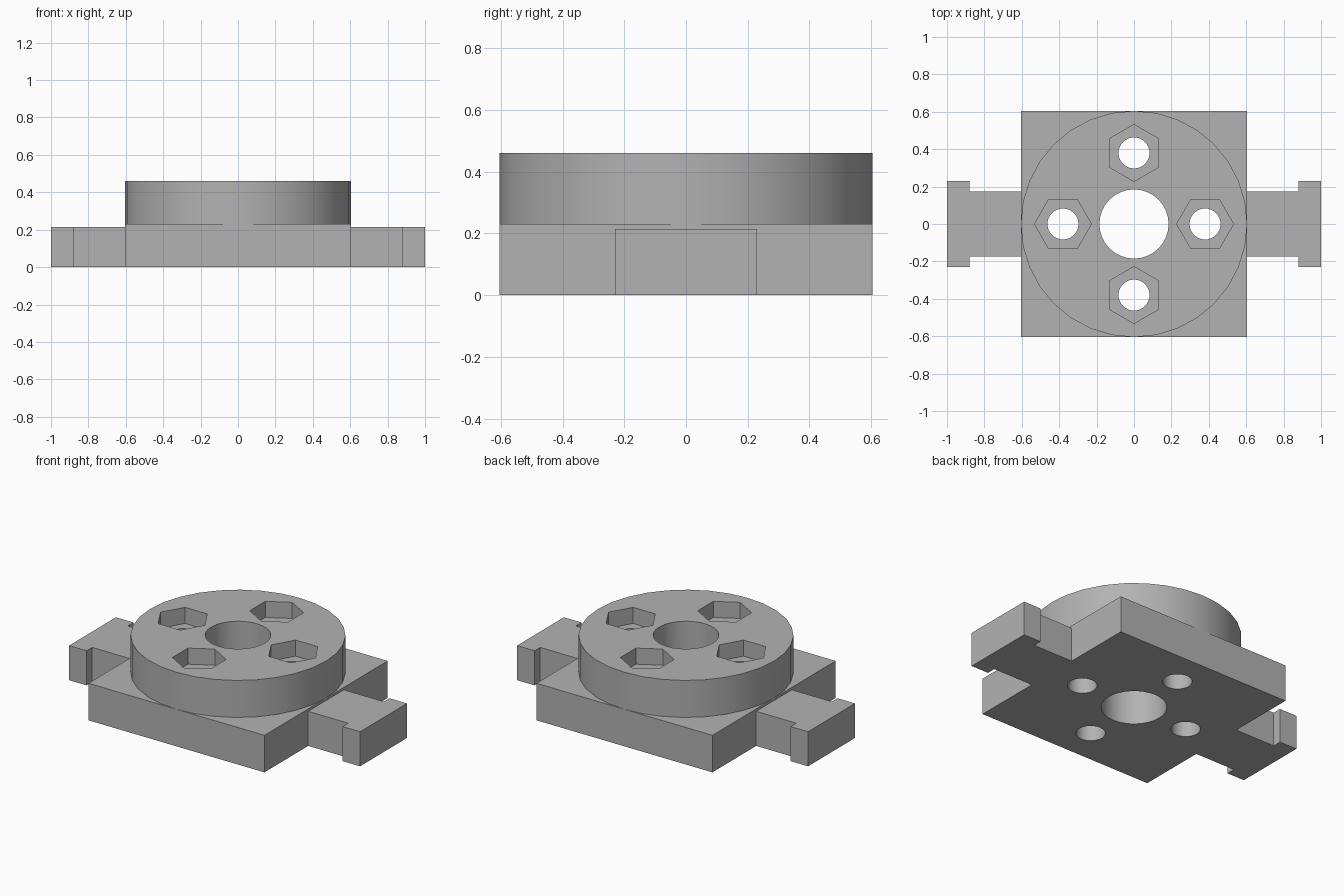
import bpy
import bmesh
from math import pi, radians
from mathutils import Matrix

if "Cube" in bpy.data.objects:
    bpy.data.objects.remove(bpy.data.objects["Cube"])

HALF = 0.605        # half width of plate, radius of disc
PLATE_TOP = 0.23
DISC_TOP = 0.46
ARM_TOP = 0.215
POCKET_FLOOR = 0.36
BOLT_CIRCLE = 0.38

grey = bpy.data.materials.new("plain grey")
grey.use_nodes = True
colour = (0.45, 0.45, 0.45, 1)
grey.diffuse_color = colour
grey.node_tree.nodes["Principled BSDF"].inputs["Base Color"].default_value = colour


def make_object(name, bm):
    bmesh.ops.recalc_face_normals(bm, faces=bm.faces)
    mesh = bpy.data.meshes.new(name)
    bm.to_mesh(mesh)
    bm.free()
    mesh.materials.append(grey)
    obj = bpy.data.objects.new(name, mesh)
    bpy.context.collection.objects.link(obj)
    return obj


def prism(name, radius, sides, bottom, top, x=0, y=0, turn=0):
    """Upright regular prism whose first corner points along turn."""
    bm = bmesh.new()
    bmesh.ops.create_cone(bm, cap_ends=True, segments=sides, radius1=radius,
                          radius2=radius, depth=top - bottom)
    bmesh.ops.transform(bm, verts=bm.verts, matrix=Matrix.Translation(
        (x, y, (bottom + top) / 2)) @ Matrix.Rotation(turn, 4, "Z"))
    return make_object(name, bm)


def extrude(name, outline, top):
    """Flat outline raised from the ground."""
    bm = bmesh.new()
    face = bm.faces.new([bm.verts.new((x, y, 0)) for x, y in outline])
    raised = bmesh.ops.extrude_face_region(bm, geom=[face])["geom"]
    bmesh.ops.translate(bm, vec=(0, 0, top), verts=[
        v for v in raised if isinstance(v, bmesh.types.BMVert)])
    return make_object(name, bm)


def select(obj):
    bpy.ops.object.select_all(action="DESELECT")
    obj.select_set(True)
    bpy.context.view_layer.objects.active = obj


def cut(obj, cutter):
    cutter.hide_render = True
    select(obj)
    mod = obj.modifiers.new("cut", "BOOLEAN")
    mod.operation = "DIFFERENCE"
    mod.solver = "EXACT"
    mod.object = cutter
    bpy.ops.object.modifier_apply(modifier=mod.name)


# Square plate and round disc
plate = extrude("base_plate", [(-HALF, -HALF), (HALF, -HALF),
                               (HALF, HALF), (-HALF, HALF)], PLATE_TOP)
disc = prism("round_disc", HALF, 32, PLATE_TOP, DISC_TOP, turn=pi / 2)

# Centre bore, bolt holes and hexagonal nut pockets
cutters = [prism("bore_cutter", 0.185, 32, -0.1, 0.6)]
pockets = []
for x, y in ((1, 0), (0, 1), (-1, 0), (0, -1)):
    px, py = x * BOLT_CIRCLE, y * BOLT_CIRCLE
    cutters.append(prism("bolt_cutter", 0.083, 32, -0.1, 0.6, px, py))
    pockets.append(prism("pocket_cutter", 0.152, 6, POCKET_FLOOR, 0.6,
                         px, py, turn=pi / 2 if x else 0))
for cutter in cutters:
    cut(plate, cutter)
    cut(disc, cutter)
for cutter in pockets:
    cut(disc, cutter)
for cutter in cutters + pockets:
    bpy.data.objects.remove(cutter)

# T-shaped arms on both sides
half_arm = [(HALF, 0.175), (0.88, 0.175), (0.88, 0.23), (1, 0.23)]
arm = half_arm + [(x, -y) for x, y in reversed(half_arm)]
for name, side in (("left_arm", 1), ("right_arm", -1)):
    extrude(name, [(side * x, y) for x, y in arm], ARM_TOP)

for obj in (plate, disc):
    select(obj)
    bpy.ops.object.shade_smooth_by_angle(angle=radians(30))
